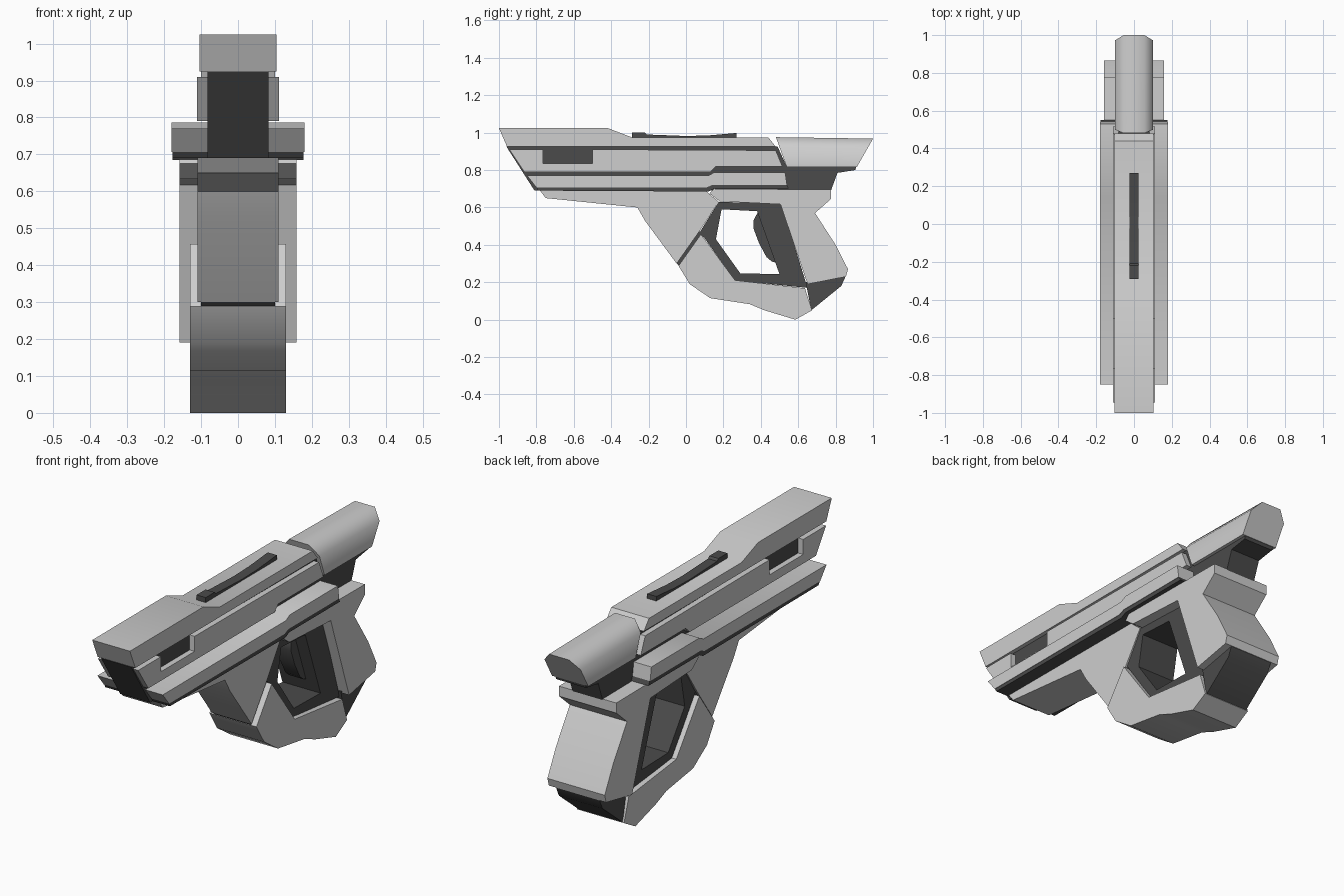
import bpy
import bmesh
import math

old = bpy.data.objects.get("Cube")
if old:
    bpy.data.objects.remove(old, do_unlink=True)


def make_material(name, value):
    mat = bpy.data.materials.new(name)
    mat.use_nodes = True
    colour = (value, value, value, 1)
    mat.diffuse_color = colour
    mat.node_tree.nodes["Principled BSDF"].inputs["Base Color"].default_value = colour
    return mat


light = make_material("light grey", 0.62)
dark = make_material("dark grey", 0.07)


def finish(name, bm, material, angle=30):
    """Turn the bmesh into a named object with smooth shading and sharp edges."""
    bmesh.ops.recalc_face_normals(bm, faces=bm.faces)
    mesh = bpy.data.meshes.new(name)
    bm.to_mesh(mesh)
    bm.free()
    mesh.shade_smooth()
    mesh.set_sharp_from_angle(angle=math.radians(angle))
    mesh.materials.append(material)
    obj = bpy.data.objects.new(name, mesh)
    bpy.context.scene.collection.objects.link(obj)
    return obj


def bridge(bm, loop_a, loop_b):
    """Join two closed loops of equal length with quads."""
    count = len(loop_a)
    for i in range(count):
        j = (i + 1) % count
        bm.faces.new((loop_a[i], loop_a[j], loop_b[j], loop_b[i]))


def loop_at(bm, x, profile):
    return [bm.verts.new((x, y, z)) for y, z in profile]


def slab(name, half_width, material, profile):
    """Side profile of (y, z) points, given an even thickness across x."""
    bm = bmesh.new()
    right = loop_at(bm, -half_width, profile)
    left = loop_at(bm, half_width, profile)
    bm.faces.new(right)
    bm.faces.new(left)
    bridge(bm, right, left)
    return finish(name, bm, material)


def ring(name, half_width, material, outer, inner):
    """Side profile with a matching hole through it."""
    bm = bmesh.new()
    loops = [loop_at(bm, x, p) for x, p in (
        (-half_width, outer), (half_width, outer),
        (half_width, inner), (-half_width, inner))]
    for i in range(4):
        bridge(bm, loops[i], loops[(i + 1) % 4])
    return finish(name, bm, material)


# Dark inner core, seen at the muzzle, in the grooves and under the tail
slab("inner_core", 0.083, dark, [
    (-0.96, 0.925), (0.49, 0.925), (0.54, 0.815), (0.91, 0.815),
    (0.905, 0.8), (0.81, 0.785), (0.775, 0.69), (-0.81, 0.69)])

# Top slide with its raised front
slab("top_slide", 0.104, light, [
    (-1, 1.025), (-0.42, 1.025), (-0.29, 0.975),
    (0.44, 0.975), (0.48, 0.925), (-0.957, 0.925)])

# Side band with the notched port
slab("side_band", 0.111, light, [
    (-0.945, 0.91), (-0.765, 0.91), (-0.765, 0.835), (-0.5, 0.835),
    (-0.5, 0.91), (0.48, 0.905), (0.515, 0.82), (0.16, 0.82),
    (0.13, 0.79), (-0.865, 0.79)])

# Wide rail and its dark underside
slab("wide_rail", 0.18, light, [
    (-0.85, 0.77), (0.12, 0.77), (0.15, 0.787), (0.53, 0.787),
    (0.54, 0.72), (0.14, 0.72), (0.11, 0.707), (-0.8, 0.707)])
slab("rail_underside", 0.178, dark, [
    (-0.8, 0.707), (0.11, 0.707), (0.14, 0.72), (0.54, 0.72),
    (0.55, 0.7), (0.15, 0.7), (0.12, 0.685), (-0.79, 0.69)])

# Front lower body
slab("lower_body", 0.11, light, [
    (-0.78, 0.69), (-0.75, 0.65), (-0.26, 0.6), (-0.22, 0.53),
    (-0.05, 0.3), (0.07, 0.47), (0.175, 0.63), (0.11, 0.685)])

# Rear frame and grip
slab("grip", 0.158, light, [
    (0.125, 0.675), (0.15, 0.7), (0.775, 0.695), (0.775, 0.645),
    (0.69, 0.57), (0.8, 0.4), (0.866, 0.27), (0.855, 0.23),
    (0.65, 0.19), (0.505, 0.617), (0.18, 0.633)])
slab("grip_base", 0.12, dark, [
    (0.64, 0.2), (0.855, 0.235), (0.83, 0.18), (0.67, 0.05)])

# Trigger opening, joint and guard
ring("trigger_frame", 0.105, dark,
     [(0.175, 0.63), (0.51, 0.62), (0.65, 0.17), (0.26, 0.21), (0.075, 0.47)],
     [(0.19, 0.59), (0.38, 0.58), (0.5, 0.243), (0.29, 0.248), (0.16, 0.43)])
slab("guard_joint", 0.1, dark, [
    (0.07, 0.475), (0.1, 0.45), (-0.03, 0.28), (-0.05, 0.3)])
slab("trigger_guard", 0.13, light, [
    (0.08, 0.457), (-0.04, 0.288), (0.02, 0.19), (0.13, 0.115),
    (0.34, 0.083), (0.42, 0.05), (0.585, 0), (0.674, 0.05),
    (0.636, 0.168), (0.262, 0.211)])
slab("trigger", 0.04, dark, [
    (0.39, 0.585), (0.36, 0.53), (0.36, 0.49), (0.39, 0.41),
    (0.43, 0.335), (0.46, 0.31), (0.5, 0.3), (0.5, 0.45)])

# Dished sight strip on top
slab("sight_strip", 0.025, dark, [
    (-0.29, 0.97), (-0.29, 1), (-0.22, 1), (-0.21, 0.99), (0, 0.982),
    (0.12, 0.985), (0.27, 0.998), (0.27, 0.97)])

# Tail cap with chamfered shoulders and slanted ends
section = [(-0.055, 0.968), (0.055, 0.968), (0.1, 0.92),
           (0.1, 0.815), (-0.1, 0.815), (-0.1, 0.92)]
bm = bmesh.new()
front = [bm.verts.new((x, 0.48 + (0.97 - z) * 0.38, z + 0.05 * (z - 0.815)))
         for x, z in section]
back = [bm.verts.new((x, 1 - (0.968 - z) * 0.57, z)) for x, z in section]
bm.faces.new(front)
bm.faces.new(back)
bridge(bm, front, back)
finish("tail_cap", bm, light, angle=55)
